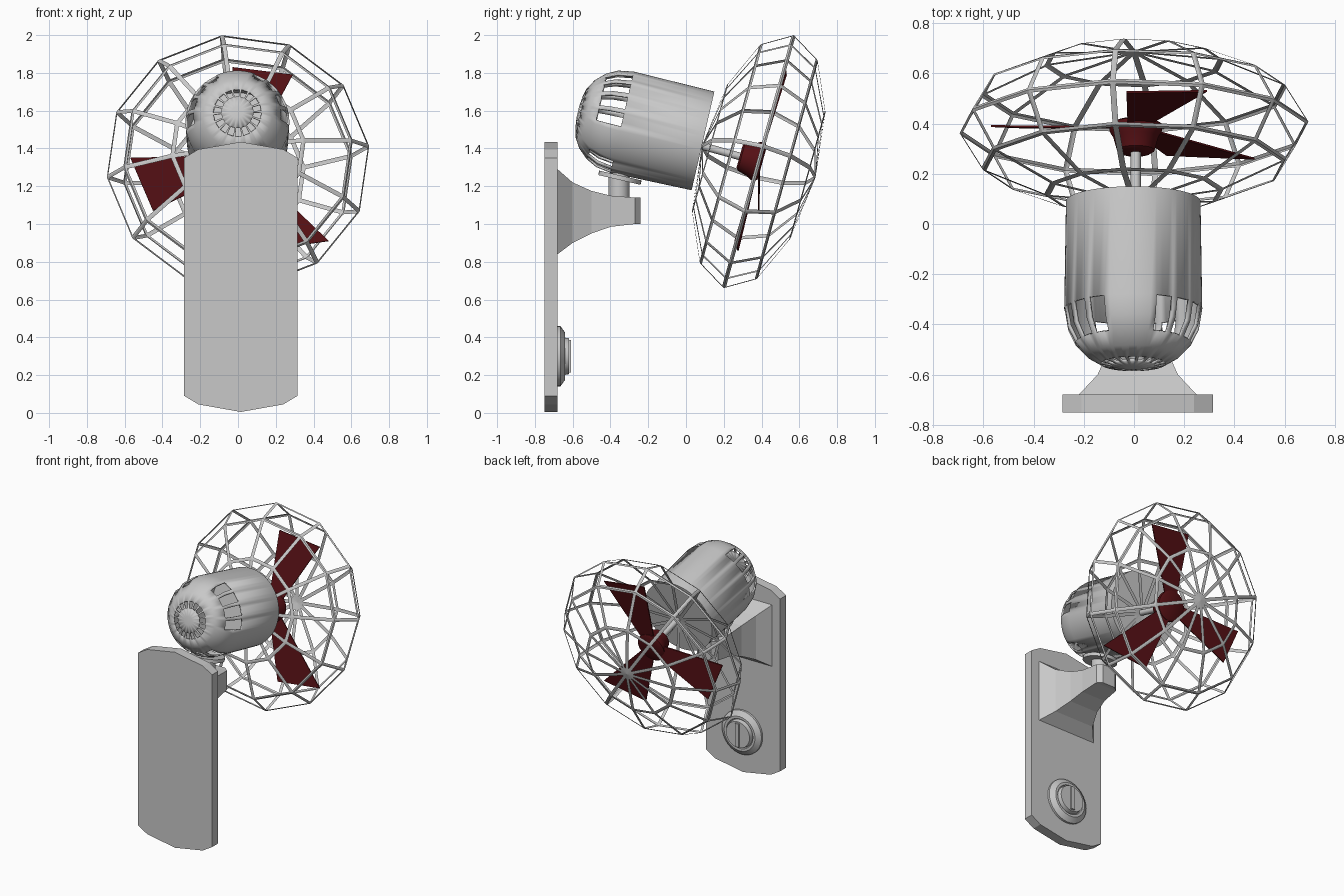
import bpy, bmesh, math
from mathutils import Matrix, Vector

cube = bpy.data.objects.get("Cube")
if cube:
    bpy.data.objects.remove(cube, do_unlink=True)


def material(name, color):
    m = bpy.data.materials.new(name)
    m.use_nodes = True
    m.diffuse_color = color
    m.node_tree.nodes["Principled BSDF"].inputs["Base Color"].default_value = color
    return m


GREY = material("light grey", (0.58, 0.58, 0.58, 1))
RED = material("dark red", (0.09, 0.005, 0.007, 1))


def add(name, bm, mat, loc=(0, 0, 0), tilt=None, smooth=False):
    """Turn a bmesh into an object; tilt turns local z to face the front, raised by tilt degrees."""
    bmesh.ops.recalc_face_normals(bm, faces=bm.faces)
    me = bpy.data.meshes.new(name)
    bm.to_mesh(me)
    bm.free()
    ob = bpy.data.objects.new(name, me)
    bpy.context.collection.objects.link(ob)
    me.materials.append(mat)
    ob.location = loc
    if tilt is not None:
        ob.rotation_euler = (math.radians(90 - tilt), 0, 0)
    if smooth:
        bpy.ops.object.select_all(action="DESELECT")
        ob.select_set(True)
        bpy.context.view_layer.objects.active = ob
        bpy.ops.object.shade_smooth_by_angle(angle=math.radians(35))
    return ob


def lathe(profile, n):
    """Closed solid of revolution about z from (radius, height) pairs; returns bmesh and bands."""
    bm = bmesh.new()
    rings = [[bm.verts.new((r * math.cos(math.tau * i / n), r * math.sin(math.tau * i / n), h))
              for i in range(n)] for r, h in profile]
    bands = [[bm.faces.new((a[i], a[(i + 1) % n], b[(i + 1) % n], b[i])) for i in range(n)]
             for a, b in zip(rings, rings[1:])]
    bm.faces.new(rings[0][::-1])
    bm.faces.new(rings[-1])
    return bm, bands


def loft(sections):
    """Solid through a list of equal-length point loops."""
    bm = bmesh.new()
    loops = [[bm.verts.new(p) for p in s] for s in sections]
    n = len(loops[0])
    for a, b in zip(loops, loops[1:]):
        for i in range(n):
            bm.faces.new((a[i], a[(i + 1) % n], b[(i + 1) % n], b[i]))
    bm.faces.new(loops[0][::-1])
    bm.faces.new(loops[-1])
    return bm


# Wall plate with gently pointed ends
CX = 0.015
half = [(0.3, 0.63), (0.225, 0.675), (0, 0.715), (-0.225, 0.675), (-0.3, 0.63)]
outline = half + [(-x, -z) for x, z in half]
add("wall_plate", loft([[(CX + x, y, 0.72 + z) for x, z in outline] for y in (-0.75, -0.68)]), GREY)

# Flared bracket: y, half width, low, high
flare = [(-0.68, 0.235, 0.84, 1.29), (-0.6, 0.16, 0.9, 1.22), (-0.5, 0.115, 0.95, 1.175),
         (-0.4, 0.095, 0.985, 1.15), (-0.27, 0.085, 1.0, 1.14), (-0.24, 0.05, 1.0, 1.14)]
add("bracket", loft([[(CX - w, y, lo), (CX + w, y, lo), (CX + w, y, hi), (CX - w, y, hi)]
                     for y, w, lo, hi in flare]), GREY)

# Swivel neck and its collar
add("neck", lathe([(0.055, 0), (0.055, 0.14)], 24)[0], GREY, (0, -0.355, 1.13), smooth=True)
collar = add("collar", lathe([(0.115, -0.012), (0.115, 0.012)], 32)[0], GREY,
             (0, -0.35, 1.245), smooth=True)
collar.rotation_euler = (math.radians(-13), 0, 0)

# Control dial on the back of the plate, with a grip bar
dial = [(0.16, 0), (0.16, 0.015), (0.125, 0.04), (0.108, 0.04), (0.104, 0.03),
        (0.1, 0.03), (0.095, 0.06)]
add("dial", lathe(dial, 32)[0], GREY, (CX, -0.68, 0.3), tilt=180, smooth=True)
bm = bmesh.new()
bmesh.ops.create_cube(bm, size=1, matrix=Matrix.Diagonal((0.03, 0.02, 0.17, 1)))
add("dial_grip", bm, GREY, (CX, -0.618, 0.3))

# Motor housing: vents are removed faces in the dome
N = 72
body = [(0.268, 0), (0.275, 0.44), (0.262, 0.52), (0.232, 0.58), (0.185, 0.63),
        (0.13, 0.664), (0.085, 0.674), (0.03, 0.68)]
bm, bands = lathe(body, N)
vents = []
for center in (30, 150, 270):
    first = round(center / 360 * N) - 7
    for slot in range(4):
        for i in range(3):
            k = (first + slot * 4 + i) % N
            vents += [bands[1][k], bands[2][k]]
vents += [f for i, f in enumerate(bands[5]) if i % 4 != 0]
bmesh.ops.delete(bm, geom=vents, context="FACES")
motor = add("motor_housing", bm, GREY, (-0.003, 0.09, 1.44), tilt=13, smooth=True)
shell = motor.modifiers.new("shell", "SOLIDIFY")
shell.thickness = 0.012
shell.offset = -1

# Drive shaft and hub
TILT = 15.5
HUB = (0.007, 0.385, 1.33)
add("shaft", lathe([(0.02, 0.08), (0.02, 0.32)], 16)[0], GREY, HUB, TILT, True)
add("hub", lathe([(0.085, -0.02), (0.105, -0.01), (0.105, 0.015), (0.09, 0.04),
                  (0.075, 0.095), (0.06, 0.105)], 24)[0], RED, HUB, TILT, True)

# Blades: each widens from the hub to two tip corners
tips = [((0.29, 0.53, 1.79), (-0.03, 0.525, 1.83)),
        ((-0.57, 0.39, 1.35), (-0.45, 0.385, 1.07)),
        ((0.13, 0.275, 0.86), (0.48, 0.26, 0.91))]
hub = Vector(HUB)
axis = Vector((0, -math.cos(math.radians(TILT)), math.sin(math.radians(TILT))))
for n, (a, b) in enumerate(tips, 1):
    a, b = Vector(a), Vector(b)
    out = ((a + b) / 2 - hub).normalized()
    side = (a - b).normalized() * 0.05
    root = hub + out * 0.07
    corners = [a, b, root - side, root + side]
    add(f"blade_{n}", loft([[p + axis * d for p in corners] for d in (-0.004, 0.004)]), RED)

# Cage: flattened globe with every panel cut out, leaving ribbons
bm = bmesh.new()
bmesh.ops.create_uvsphere(bm, u_segments=12, v_segments=6, radius=1)
bmesh.ops.scale(bm, vec=(0.7, 0.7, 0.312), verts=bm.verts)
bmesh.ops.rotate(bm, matrix=Matrix.Rotation(math.radians(7), 3, "Z"), verts=bm.verts)
panels = bm.faces[:]
bmesh.ops.inset_individual(bm, faces=panels, thickness=0.012, use_even_offset=True)
bmesh.ops.delete(bm, geom=panels, context="FACES")
add("cage", bm, GREY, (0, 0.385, 1.33), TILT)
